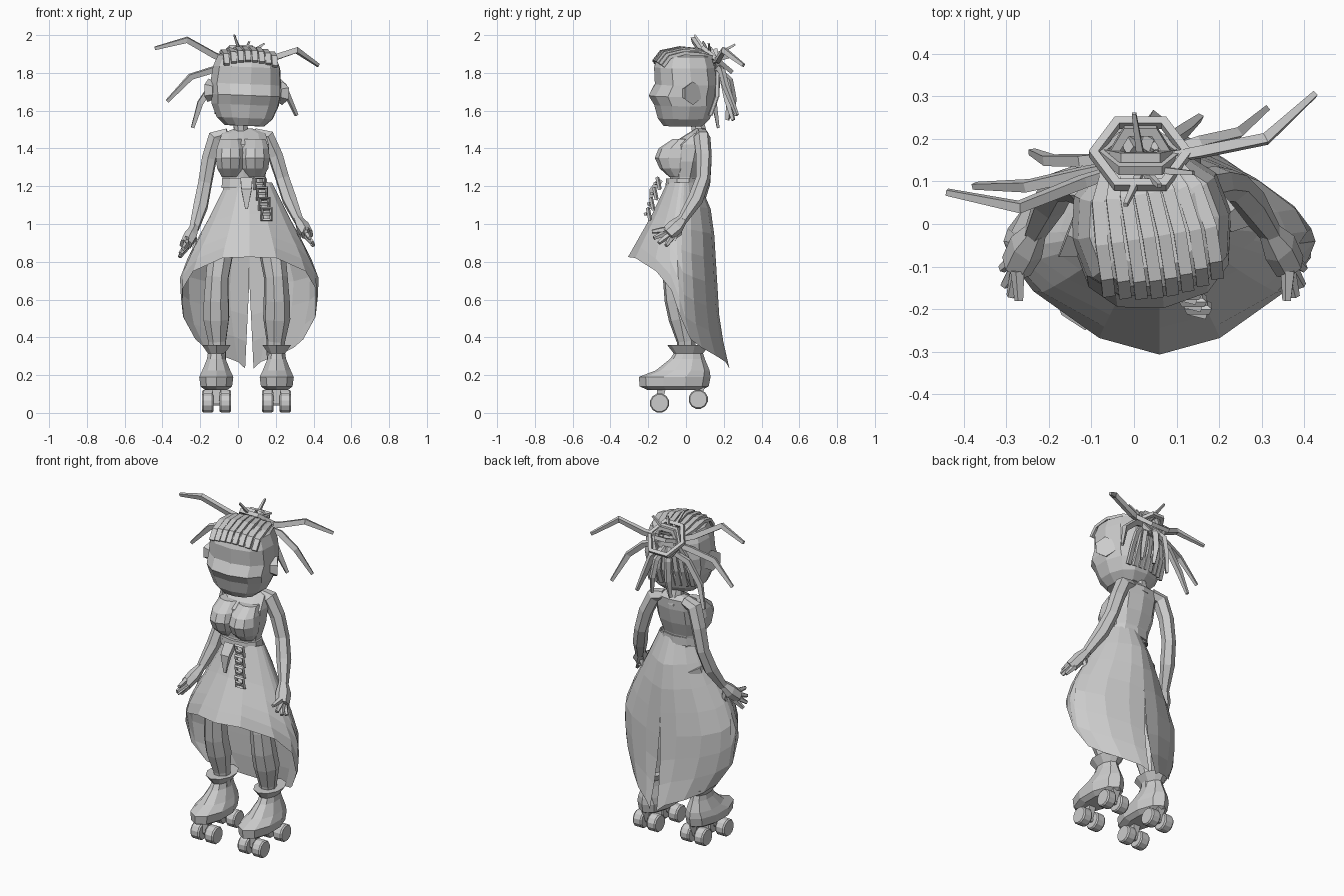
import bpy, bmesh
from math import sin, cos, pi, copysign
from mathutils import Vector, Matrix, Quaternion

old = bpy.data.objects.get("Cube")
if old:
    bpy.data.objects.remove(old)

grey = bpy.data.materials.new("plain_grey")
grey.use_nodes = True
grey.diffuse_color = (0.6, 0.6, 0.6, 1)
grey.node_tree.nodes["Principled BSDF"].inputs["Base Color"].default_value = (0.6, 0.6, 0.6, 1)

CX = 0.045  # body centre line
HEAD_TURN = (Matrix.Translation((0.04, 0, 1.72)) @ Matrix.Rotation(0.16, 4, 'Z')
             @ Matrix.Rotation(0.04, 4, 'Y') @ Matrix.Translation((-0.04, 0, -1.72)))


def skin(name, rings, wrap=True, caps=True, loop=False):
    """Bridge a list of point rings into a flat-shaded mesh object."""
    bm = bmesh.new()
    rows = [[bm.verts.new(p) for p in r] for r in rings]
    pairs = list(zip(rows, rows[1:]))
    if loop:
        pairs.append((rows[-1], rows[0]))
    n = len(rows[0])
    for a, b in pairs:
        for i in range(n if wrap else n - 1):
            j = (i + 1) % n
            bm.faces.new((a[i], a[j], b[j], b[i]))
    if caps and not loop:
        bm.faces.new(rows[0])
        bm.faces.new(rows[-1])
    bmesh.ops.recalc_face_normals(bm, faces=bm.faces[:])
    me = bpy.data.meshes.new(name)
    bm.to_mesh(me)
    bm.free()
    me.materials.append(grey)
    ob = bpy.data.objects.new(name, me)
    bpy.context.collection.objects.link(ob)
    return ob


def loft(name, cx, levels, n=10, power=1.0):
    """Stack rounded sections given as (z, front y, back y, half width)."""
    def bend(v):
        return copysign(abs(v) ** power, v)
    rings = []
    for z, yf, yb, rx in levels:
        angles = [2 * pi * i / n for i in range(n)]
        rings.append([(cx + rx * bend(sin(a)), (yf + yb) / 2 - (yb - yf) / 2 * bend(cos(a)), z)
                      for a in angles])
    return skin(name, rings)


def tube(name, pts, radii, n=4, flat=1.0, loop=False):
    """Sweep an n-sided section along a path without twisting."""
    pts = [Vector(p) for p in pts]
    if not isinstance(radii, (list, tuple)):
        radii = [radii] * len(pts)
    last, rings = len(pts) - 1, []
    q, prev = Quaternion(), Vector((0, 0, 1))
    for i, p in enumerate(pts):
        nxt = pts[(i + 1) % len(pts)] if loop else pts[min(i + 1, last)]
        d = (nxt - pts[i - 1 if loop else max(i - 1, 0)]).normalized()
        q = prev.rotation_difference(d) @ q
        prev = d
        angles = [2 * pi * (k + 0.5) / n for k in range(n)]
        rings.append([p + q @ Vector((radii[i] * cos(a), radii[i] * flat * sin(a), 0))
                      for a in angles])
    return skin(name, rings, loop=loop)


def lerp_table(table, z):
    """Read a value off a table of (z, value) listed from the top down."""
    for (z0, v0), (z1, v1) in zip(table, table[1:]):
        if z >= z1:
            return v0 + (v1 - v0) * (z - z0) / (z1 - z0)
    return table[-1][1]


# Head with a broad pointed face, and ears
head_parts = [
    loft("head", 0.04, [(1.52, -.12, .09, .105), (1.56, -.15, .13, .15), (1.63, -.17, .155, .18),
                        (1.68, -.20, .16, .187), (1.74, -.167, .165, .19), (1.83, -.172, .155, .18),
                        (1.89, -.15, .135, .155), (1.92, -.105, .09, .10)], 12, 0.8)]
for side, s in (("left", 1), ("right", -1)):
    head_parts.append(tube(side + "_ear", [(.04 + s * .165, -.015, 1.7), (.04 + s * .20, .005, 1.7)],
                           [.045, .062], 6))

# Flat braided rows over the crown and up the back of the head
for i in range(8):
    x = (i - 3.5) * .037
    drop = 1.3 * x * x
    head_parts.append(tube("crown_braid", [
        (.04 + x, -.168 + drop, 1.862 - drop), (.04 + x, -.13 + drop, 1.912 - drop),
        (.04 + x, -.03, 1.932 - drop), (.035 + x * .9, .07, 1.922 - drop),
        (.03 + x * .6, .14, 1.88)], .021, flat=.6))
    head_parts.append(tube("nape_braid", [
        (.04 + x, .13 - drop, 1.58), (.04 + x, .165 - drop, 1.68),
        (.035 + x * .8, .17 - drop, 1.77), (.03 + x * .4, .16, 1.85)], .018, flat=.6))
for ob in head_parts:
    ob.matrix_world = HEAD_TURN

# Looped hair bun
for tilt, size, height in ((0.7, .11, 1.87), (1.1, .09, 1.855), (1.45, .08, 1.85), (-.3, .065, 1.87)):
    turn = Matrix.Translation((.015, .165, height)) @ Matrix.Rotation(-tilt, 4, 'X')
    tube("bun_loop", [turn @ Vector((size * cos(k * pi / 3), size * sin(k * pi / 3), 0))
                      for k in range(6)], .016, loop=True)

# Loose locks, each from the bun to a tapered tip
locks = [
    [(-.03, .13, 1.86), (-.12, .10, 1.89), (-.27, .04, 1.975), (-.44, .075, 1.93)],
    [(-.03, .14, 1.84), (-.12, .12, 1.82), (-.25, .09, 1.78), (-.375, .09, 1.65)],
    [(-.02, .16, 1.80), (-.12, .15, 1.76), (-.20, .15, 1.64), (-.24, .17, 1.51)],
    [(.05, .15, 1.86), (.16, .17, 1.87), (.31, .20, 1.92), (.425, .305, 1.84)],
    [(.05, .16, 1.84), (.15, .19, 1.81), (.24, .21, 1.73), (.31, .27, 1.575)],
    [(.04, .17, 1.80), (.09, .20, 1.76), (.12, .22, 1.66), (.155, .25, 1.55)],
    [(.00, .17, 1.82), (-.03, .22, 1.76), (-.04, .23, 1.65), (-.05, .22, 1.55)],
    [(.02, .17, 1.82), (.04, .23, 1.76), (.05, .25, 1.66), (.06, .24, 1.56)]]
for pts in locks:
    tube("loose_lock", pts, [.018, .022, .021, .012], flat=.8)
for tip in ((-.02, .045, 2.0), (.06, .09, 1.965), (.14, .12, 1.955), (.0, .26, 1.95)):
    tube("short_lock", [(.02, .13, 1.88), tip], [.014, .007])

# Neck, torso, bust and belt
tube("neck", [(.02, .08, 1.44), (.01, .055, 1.56)], [.045, .036], 8)
loft("torso", .03, [(1.18, -.09, .06, .115), (1.25, -.085, .07, .118), (1.33, -.10, .10, .138),
                    (1.42, -.085, .12, .14), (1.48, .01, .12, .12), (1.505, .05, .10, .05)], 10, .85)
loft("belt", .035, [(1.19, -.11, .075, .128), (1.24, -.105, .075, .124)], 10, .9)
for side, s in (("left", 1), ("right", -1)):
    loft(side + "_bust", .025 + s * .064, [(1.25, -.09, .0, .05), (1.295, -.14, .02, .075),
         (1.35, -.165, .04, .083), (1.40, -.145, .04, .077), (1.45, -.07, .03, .06)], 10)

# Skirt: high front hem falling to a split tail at the back
half_width = [(1.22, .12), (1.15, .155), (1.0, .23), (.85, .315), (.70, .372), (.5, .35), (.35, .27), (.24, .2)]
front_y = [(1.22, -.10), (1.05, -.18), (.82, -.31), (.5, -.3), (.24, -.2)]
middle_y = [(1.22, -.02), (.9, -.05), (.5, -.03), (.24, .04)]
back_y = [(1.22, .07), (1.13, .08), (1.07, .14), (.94, .15), (.45, .18), (.24, .23)]
hem = [(0, .825), (30, .82), (60, .75), (78, .65), (90, .51), (100, .39), (116, .345),
       (137, .305), (160, .27), (180, .235)]
for side, s in (("left", 1), ("right", -1)):
    columns = []
    for deg, low in hem:
        a, column = deg * pi / 180, []
        for k in range(8):
            z = 1.22 + (low - 1.22) * k / 7
            mid = lerp_table(middle_y, z)
            reach = lerp_table(front_y if deg <= 90 else back_y, z) - mid
            split = s * .022 * max(0, .7 - z) / .46 if deg == 180 else 0
            column.append((CX + .015 + split + s * lerp_table(half_width, z) * sin(a) ** 1.2,
                           mid + reach * abs(cos(a)) ** 1.2, z))
        columns.append(column)
    skin(side + "_skirt", columns, wrap=False, caps=False)

# Limbs, skates and hands for both sides
for side, s, sag in (("left", 1, 0), ("right", -1, .1)):
    def at(u, y, z, hang=0):
        lean = .06 * max(0, z - 1)
        return (CX - lean + s * u, y, z - hang * (1.48 - z))

    # Arm and hand
    tube(side + "_arm", [at(.07, .08, 1.475, sag), at(.135, .085, 1.46, sag), at(.175, .095, 1.36, sag),
                         at(.205, .09, 1.24, sag), at(.235, .05, 1.13, sag), at(.277, -.02, 1.02, sag)],
         [.035, .045, .042, .039, .041, .027], 6)
    tube(side + "_palm", [at(.272, -.015, 1.03, sag), at(.298, -.055, .985, sag), at(.322, -.10, .945, sag)],
         [.027, .046, .042], 6, .8)
    for u, y, z in ((.315, -.18, .96), (.335, -.17, .925), (.35, -.145, .90), (.355, -.105, .885)):
        tube(side + "_finger", [at(.318, (y - .08) / 2 + .02, (z + .96) / 2 + .01, sag),
                                at(u, y, z, sag)], [.018, .011], 5)
    tube(side + "_thumb", [at(.285, -.04, .99, sag), at(.27, -.04, .945, sag), at(.28, -.06, .91, sag)],
         [.018, .016, .011], 5)

    # Leg
    tube(side + "_leg", [at(.085, 0, 1.06), at(.13, -.04, .9), at(.155, -.06, .72), at(.16, -.045, .6),
                         at(.16, -.02, .5), at(.155, 0, .38), at(.15, .01, .27)],
         [.085, .074, .064, .07, .073, .05, .043], 8)

    # Boot with flared cuff
    loft(side + "_boot", CX + s * .16, [(.12, -.20, .08, .06), (.14, -.245, .12, .088), (.19, -.25, .13, .095),
         (.225, -.16, .125, .078), (.285, -.085, .10, .052), (.315, -.065, .09, .047), (.36, -.10, .125, .08)], 10)

    # Wheels, axles and trucks
    for y, z in ((-.14, .052), (.065, .072)):
        tube(side + "_axle", [at(.09, y, z), at(.23, y, z)], .015, 6)
        tube(side + "_truck", [at(.16, y, z), at(.16, y + .01, .14)], [.02, .035])
        for inner in (.082, .175):
            tube(side + "_wheel", [at(inner, y, z), at(inner + .008, y, z), at(inner + .052, y, z),
                                   at(inner + .06, y, z)], [.046, .052, .052, .046], 12)

# Belt tag and hanging chain of square links
tube("belt_tag", [(.045, -.135, 1.235), (.045, -.18, 1.18), (.045, -.19, 1.08)], [.045, .038, .01], 4, .5)
for i in range(4):
    c = Vector((.115 + .012 * i, -.145 - .017 * i, 1.215 - .054 * i))
    tube("chain_link", [c + Vector((dx, -.006 * dz / .03, dz)) for dx, dz in
                        ((-.024, -.03), (.024, -.03), (.024, .03), (-.024, .03))], .011, loop=True)
    tube("chain_bar", [c + Vector((-.02, -.01, 0)), c + Vector((.02, -.02, 0))], .01)
